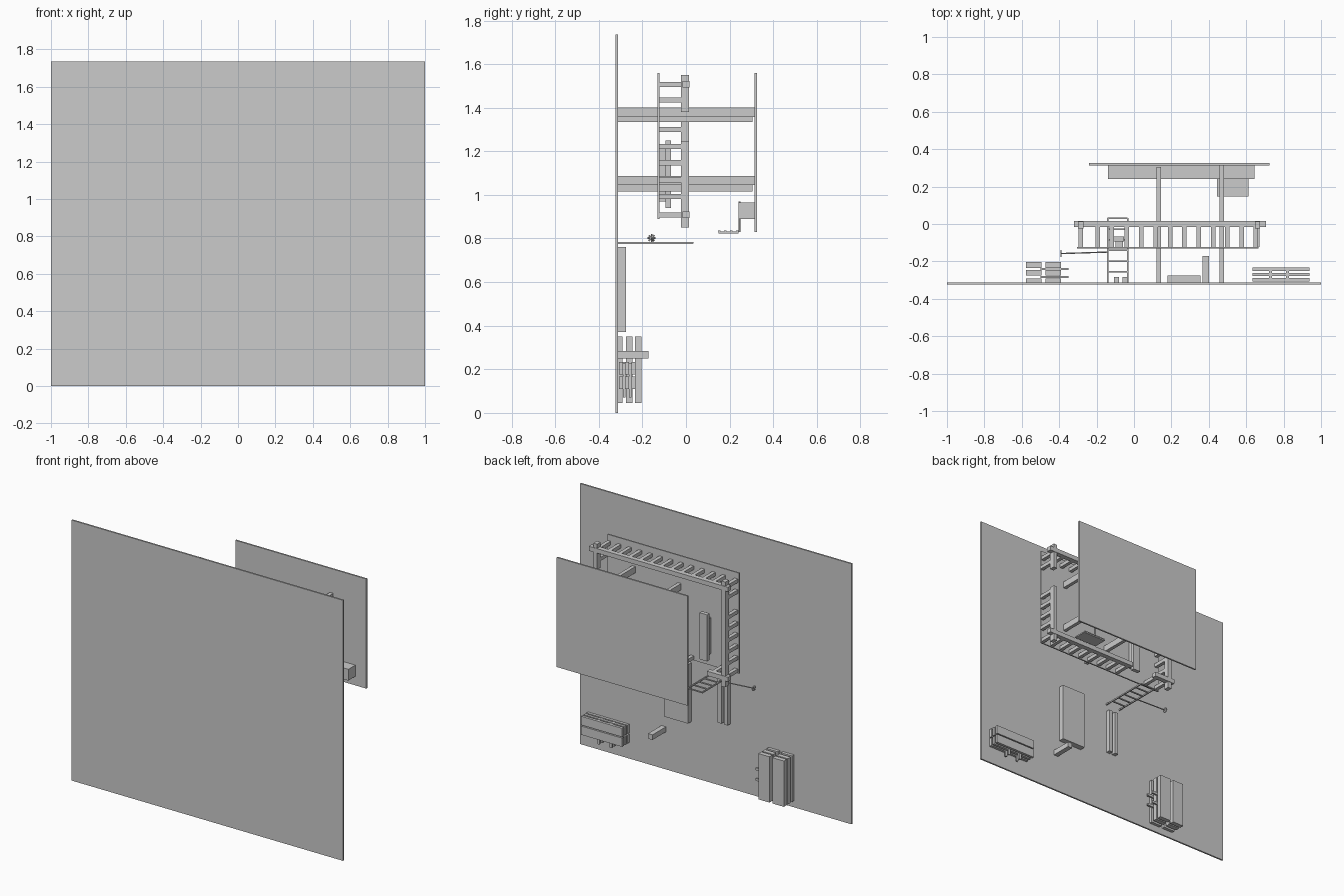
import bpy, math
from mathutils import Vector


def box(name, x, y, z):
    """Box from (min, max) ranges on each axis."""
    bpy.ops.mesh.primitive_cube_add(size=1)
    o = bpy.context.object
    o.name = name
    o.location = [(a + b) / 2 for a, b in (x, y, z)]
    o.scale = [b - a for a, b in (x, y, z)]
    bpy.ops.object.transform_apply(location=False, rotation=False, scale=True)
    return o


def rod(name, a, b, r, sides=6):
    a, b = Vector(a), Vector(b)
    d = b - a
    bpy.ops.mesh.primitive_cylinder_add(vertices=sides, radius=r, depth=d.length, location=(a + b) / 2)
    o = bpy.context.object
    o.name = name
    o.rotation_euler = d.to_track_quat('Z', 'Y').to_euler()


# The scene lies on its side: its ground is at -y and its roof at +y
box("ground", (-1, 1), (-.324, -.313), (0, 1.735))
box("roof", (-.24, .725), (.314, .325), (.83, 1.56))
box("deck", (-.305, .665), (-.131, -.122), (.89, 1.56))

# Posts carrying the roof
for x, top, zs in ((.133, .305, (1.335, 1.015)), (.47, .315, (1.358, 1.045))):
    for z in zs:
        box("roof_post", (x - .012, x + .012), (-.314, top), (z, z + .042))

# Railing rails, crossing at the corners, with entry gaps
for x0, x1, z in ((-.32, .705, 1.507), (.02, .705, .908), (-.32, -.165, .908)):
    box("long_rail", (x0, x1), (-.016, .016), (z - .015, z + .015))
for x, z0, z1 in ((-.285, .85, 1.55), (.66, .85, 1.245), (.66, 1.38, 1.55)):
    box("side_rail", (x - .014, x + .014), (-.024, .013), (z0, z1))

# Balusters
xs = [-.285, -.195] + [.04 + .0765 * i for i in range(9)]
for x in xs:
    for z in (1.507, .908):
        box("baluster", (x - .012, x + .012), (-.123, -.015), (z - .012, z + .012))
for x in (-.12, -.04):
    box("baluster", (x - .012, x + .012), (-.123, -.015), (1.495, 1.519))
for z in (.993, 1.07, 1.147, 1.222, 1.3, 1.435):
    for x in (-.285, .66):
        if x < 0 or z < 1.25 or z > 1.4:
            box("baluster", (x - .012, x + .012), (-.123, -.02), (z - .012, z + .012))

# Bench on the deck
box("bench_top", (-.108, -.053), (-.094, -.068), (.94, 1.25))
box("bench_base", (-.1, -.06), (-.123, -.094), (.97, 1.21))

# Header beam and hanging sign panel
box("header_beam", (-.14, .645), (.24, .315), (.89, .965))
rod("sign_hanger", (.53, .245, .83), (.53, .245, .97), .004)
box("sign_panel", (.443, .612), (.148, .24), (.824, .831))
for y in (.152, .18, .208, .236):
    box("sign_slat", (.447, .608), (y - .006, y + .006), (.831, .837))

# Ladder leaning on the deck edge
for x in (-.141, -.034):
    box("ladder_pole", (x - .004, x + .004), (-.314, .033), (.775, .784))
for i in range(6):
    y = -.255 + i * .057
    box("ladder_rung", (-.141, -.034), (y - .004, y + .004), (.776, .783))

# Rod with a spiky head
hub = Vector((-.39, -.158, .802))
rod("long_rod", (-.14, -.15, .788), hub, .004)
for i in range(4):
    a = i * math.pi / 4
    d = Vector((.004, math.cos(a), math.sin(a))) * .018
    rod("head_spike", hub - d, hub + d, .004)

# Loose blocks on the ground
box("ground_slab", (.178, .355), (-.314, -.275), (.37, .762))
box("stake", (.367, .4), (-.314, -.172), (.25, .284))
for x in (-.108, -.062):
    box("ground_beam", (x, x + .028), (-.314, -.284), (.43, .73))

# Upright lumber pile, with spacers between the layers
for y0, y1 in ((-.314, -.292), (-.275, -.245), (-.235, -.204)):
    for x0, x1 in ((-.578, -.495), (-.472, -.39)):
        box("thick_plank", (x0, x1), (y0, y1), (.045, .35))
for y in (-.284, -.24):
    for z in (.155, .225):
        box("thick_spacer", (-.5, -.35), (y - .006, y + .006), (z - .008, z + .008))

# Flat lumber pile
for y in (-.298, -.27, -.241):
    for z in (.11, .175):
        box("long_plank", (.633, .937), (y - .009, y + .009), (z, z + .058))
for y in (-.284, -.256):
    for x in (.73, .82):
        box("flat_spacer", (x - .008, x + .008), (y - .006, y + .006), (.07, .23))
